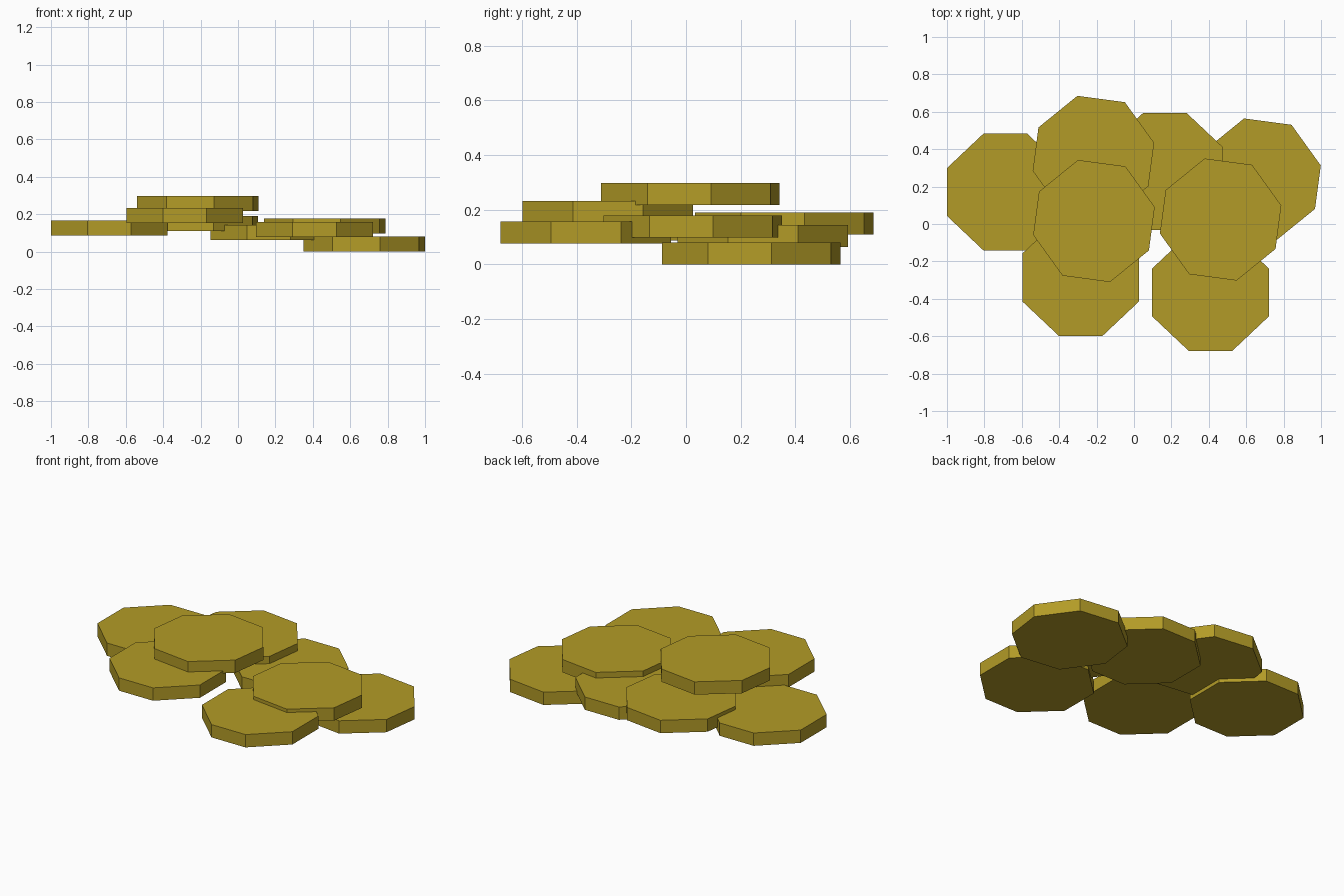
import bpy, bmesh
from mathutils import Matrix
from math import radians

if "Cube" in bpy.data.objects:
    bpy.data.objects.remove(bpy.data.objects["Cube"])

THICK = 0.08
OUTLINE = [(0.312, -0.128), (0.312, 0.128), (0.117, 0.312), (-0.117, 0.312),
           (-0.312, 0.128), (-0.312, -0.128), (-0.117, -0.312), (0.117, -0.312)]

gold = bpy.data.materials.new("gold")
gold.diffuse_color = (0.45, 0.33, 0.02, 1)
gold.use_nodes = True
gold.node_tree.nodes["Principled BSDF"].inputs["Base Color"].default_value = gold.diffuse_color


def coin(name, x, y, z, turn):
    """Eight-sided coin with its underside at height z."""
    bm = bmesh.new()
    face = bm.faces.new([bm.verts.new((px, py, 0)) for px, py in OUTLINE])
    top = bmesh.ops.extrude_face_region(bm, geom=[face])["geom"]
    bmesh.ops.translate(bm, vec=(0, 0, THICK),
                        verts=[v for v in top if isinstance(v, bmesh.types.BMVert)])
    bmesh.ops.recalc_face_normals(bm, faces=bm.faces)
    bm.transform(Matrix.Translation((x, y, z)) @ Matrix.Rotation(radians(turn), 4, "Z"))
    mesh = bpy.data.meshes.new(name)
    bm.to_mesh(mesh)
    bm.free()
    mesh.materials.append(gold)
    bpy.context.collection.objects.link(bpy.data.objects.new(name, mesh))


# Loose pile: half the coins lie square, half are turned
TURNED = 82.4
coin("coin_far_left", -0.688, 0.171, 0.087, 0)
coin("coin_front_left", -0.285, -0.286, 0.152, 0)
coin("coin_front_right", 0.409, -0.366, 0.077, 0)
coin("coin_back_middle", 0.165, 0.281, 0.063, 0)
coin("coin_far_right", 0.674, 0.238, 0.0, TURNED)
coin("coin_top_right", 0.463, 0.024, 0.098, TURNED)
coin("coin_back_left", -0.217, 0.359, 0.109, TURNED)
coin("coin_top_left", -0.214, 0.016, 0.217, TURNED)
